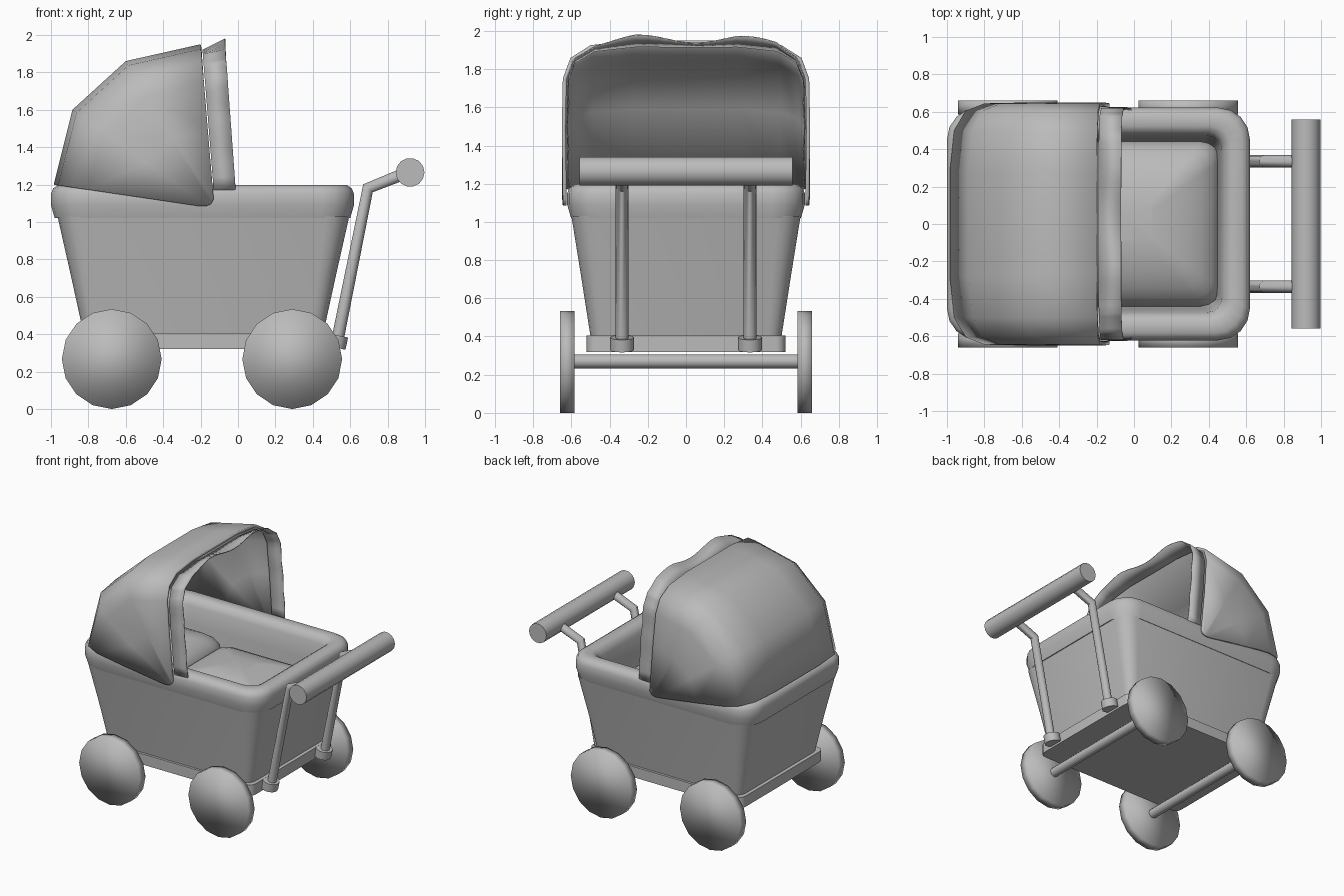
import bpy, bmesh, math
from mathutils import Vector

if "Cube" in bpy.data.objects:
    bpy.data.objects.remove(bpy.data.objects["Cube"])

grey = bpy.data.materials.new("soft grey")
grey.diffuse_color = (0.5, 0.5, 0.5, 1)
grey.use_nodes = True
grey.node_tree.nodes["Principled BSDF"].inputs["Base Color"].default_value = grey.diffuse_color


def finish(name, bm, angle=40):
    bmesh.ops.recalc_face_normals(bm, faces=bm.faces)
    me = bpy.data.meshes.new(name)
    bm.to_mesh(me)
    bm.free()
    me.materials.append(grey)
    ob = bpy.data.objects.new(name, me)
    bpy.context.collection.objects.link(ob)
    bpy.ops.object.select_all(action='DESELECT')
    ob.select_set(True)
    bpy.context.view_layer.objects.active = ob
    if angle >= 180:
        bpy.ops.object.shade_smooth()
    else:
        bpy.ops.object.shade_smooth_by_angle(angle=math.radians(angle))
    return ob


def rounded_rect(cx, hx, hy, r, z, n=5):
    pts = []
    for k, (sx, sy) in enumerate([(1, 1), (-1, 1), (-1, -1), (1, -1)]):
        for i in range(n):
            a = math.pi / 2 * (k + i / (n - 1))
            pts.append((cx + sx * (hx - r) + r * math.cos(a),
                        sy * (hy - r) + r * math.sin(a), z))
    return pts


def loft(name, rings, closed=True, caps=(True, True), angle=40):
    bm = bmesh.new()
    rows = [[bm.verts.new(p) for p in ring] for ring in rings]
    n = len(rows[0])
    for a, b in zip(rows, rows[1:]):
        for i in range(n if closed else n - 1):
            j = (i + 1) % n
            bm.faces.new((a[i], a[j], b[j], b[i]))
    if caps[0]:
        bm.faces.new(rows[0])
    if caps[1]:
        bm.faces.new(rows[-1])
    return finish(name, bm, angle)


def tube(name, path, r, sides=12, angle=50):
    """Round bar along a path lying in one plane, mitred at the bends."""
    path = [Vector(p) for p in path]
    rings = []
    for i, p in enumerate(path):
        d0 = (path[i] - path[i - 1]).normalized() if i else None
        d1 = (path[i + 1] - path[i]).normalized() if i < len(path) - 1 else None
        d = ((d0 or d1) + (d1 or d0)).normalized()
        side = Vector((0, 1, 0)) if abs(d.y) < 0.9 else Vector((1, 0, 0))
        up = d.cross(side).normalized()
        rings.append([p + r * (math.cos(t) * side + math.sin(t) * up)
                      for t in [2 * math.pi * k / sides for k in range(sides)]])
    return loft(name, rings, angle=angle)


def dome(name, cx, hx, hy, r, z0, h, steps=7):
    """Soft cushion: rounded rectangles shrinking as they rise."""
    rings = []
    for i in range(steps):
        a = math.pi / 2 * i / steps
        s = math.cos(a)
        rings.append(rounded_rect(cx, hx * s, hy * s, r * s, z0 + h * math.sin(a)))
    return loft(name, rings, angle=60)


# Body, base and padded rim with its lining
CX = -0.185
loft("base", [rounded_rect(CX, 0.67, 0.52, 0.05, 0.32), rounded_rect(CX, 0.67, 0.52, 0.05, 0.405)])
loft("tub", [rounded_rect(CX, 0.64, 0.50, 0.07, 0.40),
             rounded_rect(CX, 0.71, 0.55, 0.10, 0.72),
             rounded_rect(CX, 0.78, 0.60, 0.12, 1.03)], caps=(True, False))
rim = [(0.04, 1.02), (0.02, 1.02), (0.0, 1.09), (0.0, 1.15), (0.012, 1.18), (0.04, 1.198),
       (0.10, 1.198), (0.13, 1.18), (0.15, 1.14), (0.165, 1.0), (0.20, 0.6)]
loft("rim", [rounded_rect(-0.19, 0.81 - o, 0.622 - o, 0.17 - o * 0.6, z) for o, z in rim],
     caps=(False, True), angle=50)

# Bedding
dome("blanket", 0.0, 0.46, 0.44, 0.10, 0.84, 0.22)
dome("pillow", -0.63, 0.26, 0.42, 0.15, 0.92, 0.18)

# Hood: fan of arched ribs, each given as (distance from hinge, half width)
ARCH = [(0, 0.645), (0.45, 0.65), (0.76, 0.645), (0.89, 0.605), (0.97, 0.5), (1, 0.28), (1, 0)]
ARCH += [(t, -y) for t, y in ARCH[-2::-1]]


def rib(hinge, top, arch=ARCH, wide=1.0):
    return [(hinge[0] + t * (top[0] - hinge[0]), y * wide, hinge[1] + t * (top[1] - hinge[1]))
            for t, y in arch]


tops = [(-0.985, 1.20), (-0.885, 1.60), (-0.60, 1.86), (-0.20, 1.95)]
hinges = [(-0.21, 1.085), (-0.17, 1.085), (-0.145, 1.095), (-0.13, 1.12)]
hood = loft("hood", [rib(h, t) for h, t in zip(hinges, tops)], closed=False,
            caps=(False, False), angle=60)
thick = hood.modifiers.new("cloth", 'SOLIDIFY')
thick.thickness = 0.02
thick.offset = -1

# Wavy frill along the hood opening
fine = []
for (t0, y0), (t1, y1) in zip(ARCH, ARCH[1:]):
    fine += [(t0 + (t1 - t0) * k / 5, y0 + (y1 - y0) * k / 5) for k in range(5)]
fine.append(ARCH[-1])
inner = rib((-0.13, 1.17), (-0.19, 1.92), fine, 0.96)
outer = []
for x, y, z in rib((-0.012, 1.17), (-0.07, 1.96), fine, 0.95):
    w = math.sin((y - 0.2) * 10.5) if z > 1.85 else math.sin((z - 1.17) * 14) * 0.7
    top = max(0, (z - 1.75) / 0.2)
    outer.append((x, y + math.copysign(0.012 * w * (1 - min(top, 1)), y), z + 0.02 * w * top))
frill = loft("frill", [inner, outer], closed=False, caps=(False, False), angle=60)
frill.modifiers.new("cloth", 'SOLIDIFY').thickness = 0.006

# Wheels and axles
for x, end in ((-0.675, "rear"), (0.29, "front")):
    tube(end + "_axle", [(x, -0.6, 0.27), (x, 0.6, 0.27)], 0.037)
    for s, side in ((-1, "right"), (1, "left")):
        tube(f"{end}_{side}_wheel", [(x, s * 0.585, 0.267), (x, s * 0.66, 0.267)],
             0.267, sides=16, angle=180)

# Push handle with its sockets
for s, side in ((-1, "right"), (1, "left")):
    y = s * 0.335
    tube(side + "_handle_bar", [(0.53, y, 0.36), (0.695, y, 1.18), (0.92, y, 1.27)], 0.033)
    tube(side + "_socket", [(0.513, y, 0.33), (0.527, y, 0.395)], 0.063)
tube("handle_grip", [(0.92, -0.558, 1.265), (0.92, 0.558, 1.265)], 0.077, sides=14)
